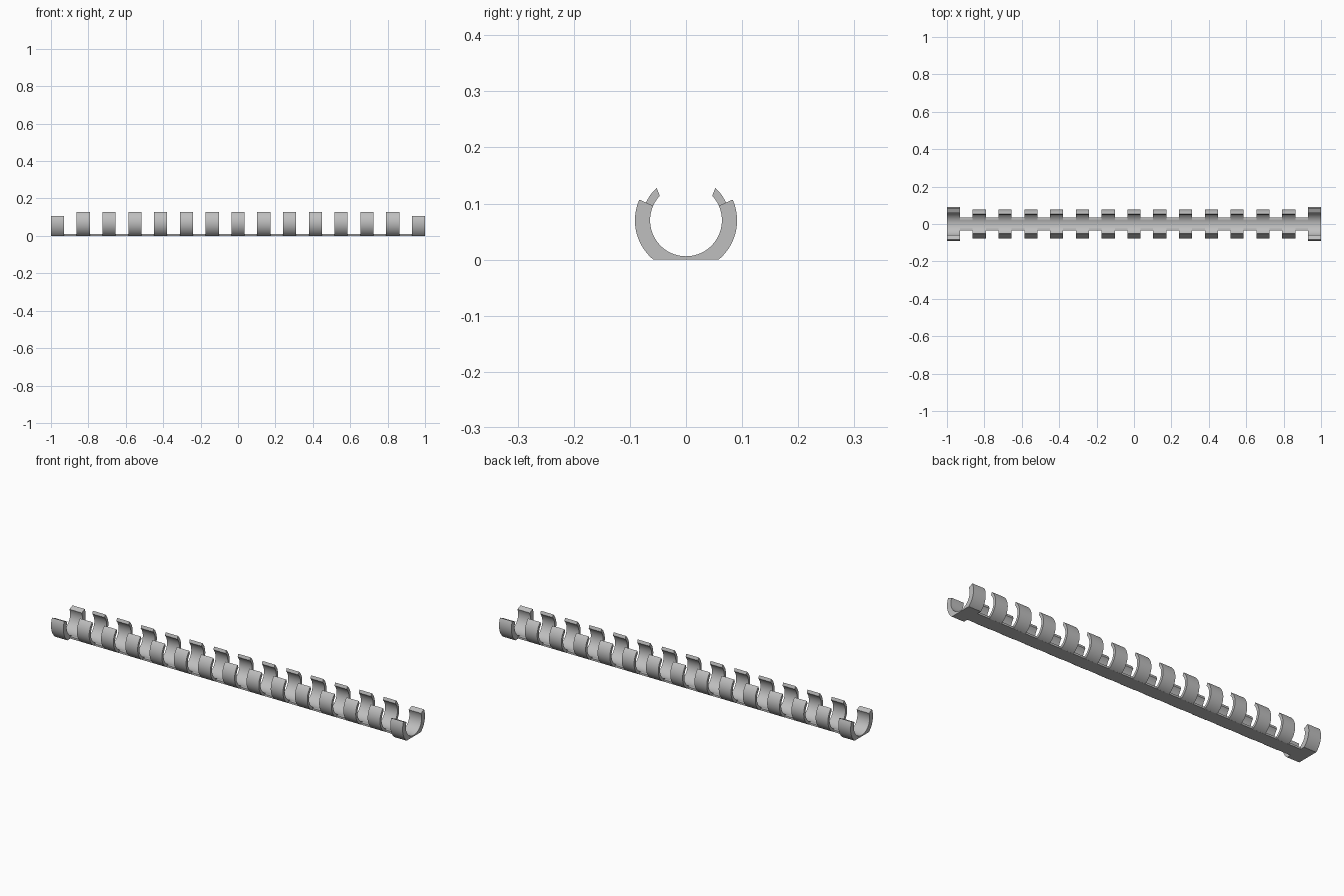
import bpy, bmesh, math

if "Cube" in bpy.data.objects:
    bpy.data.objects.remove(bpy.data.objects["Cube"])

grey = bpy.data.materials.new("light_grey")
grey.use_nodes = True
colour = (0.52, 0.52, 0.52, 1)
grey.diffuse_color = colour
grey.node_tree.nodes["Principled BSDF"].inputs["Base Color"].default_value = colour

CENTRE = 0.07      # height of the ring axis
INNER = 0.064      # bore radius
WIDTH = 0.07       # length of each clip along x
COUNT = 15
HALF = 1.0


def extrude(name, rows, x0, x1):
    """Solid along x from paired (inner, outer) section points."""
    bm = bmesh.new()
    loops = [[bm.verts.new((x, *p)) for p in row] + [] for x in (x0, x1) for row in rows]
    n = len(rows)
    a, b = loops[:n], loops[n:]
    for i in range(n - 1):
        for s in (a, b):
            bm.faces.new((s[i][0], s[i][1], s[i + 1][1], s[i + 1][0]))
        for k in (0, 1):
            bm.faces.new((a[i][k], a[i + 1][k], b[i + 1][k], b[i][k]))
    for i in (0, n - 1):
        bm.faces.new((a[i][0], a[i][1], b[i][1], b[i][0]))
    bmesh.ops.recalc_face_normals(bm, faces=bm.faces)
    mesh = bpy.data.meshes.new(name)
    bm.to_mesh(mesh)
    bm.free()
    mesh.materials.append(grey)
    obj = bpy.data.objects.new(name, mesh)
    bpy.context.collection.objects.link(obj)
    bpy.ops.object.select_all(action='DESELECT')
    obj.select_set(True)
    bpy.context.view_layer.objects.active = obj
    bpy.ops.object.shade_smooth_by_angle(angle=math.radians(25))
    return obj


def clip_section(outer, inner_end, outer_end):
    """Open ring, flattened where it meets the ground."""
    def side(steps, start, stop_in, stop_out):
        out = []
        for i in range(steps + 1):
            t = i / steps
            ti, to = start + (stop_in - start) * t, start + (stop_out - start) * t
            r = min(outer, CENTRE / max(1e-6, -math.sin(to)))  if to < 0 else outer
            out.append(((INNER * math.cos(ti), CENTRE + INNER * math.sin(ti)),
                        (r * math.cos(to), CENTRE + r * math.sin(to))))
        return out
    corner = -math.asin(CENTRE / outer)
    right = side(8, -math.pi / 2, corner, corner)
    right += side(22, corner, math.radians(inner_end), math.radians(outer_end))[1:]
    left = [tuple((-y, z) for y, z in row) for row in reversed(right[1:])]
    return left + right


# Gripping clips along the rail, with heavier shorter ones at both ends
middle = clip_section(0.078, 43, 48)
end = clip_section(0.091, 24, 24)
for i in range(COUNT):
    x = -HALF + i * (2 * HALF - WIDTH) / (COUNT - 1)
    last = i in (0, COUNT - 1)
    extrude("end_clip" if last else "middle_clip", end if last else middle, x, x + WIDTH)

# Flat rail joining the clips, hollowed by the bore
rail = []
for i in range(-12, 13):
    y = 0.035 * i / 12
    z = min(0.01, CENTRE - math.sqrt(INNER ** 2 - y ** 2))
    rail.append(((y, z), (y, 0)))
extrude("base_rail", rail, -HALF + WIDTH, HALF - WIDTH)
